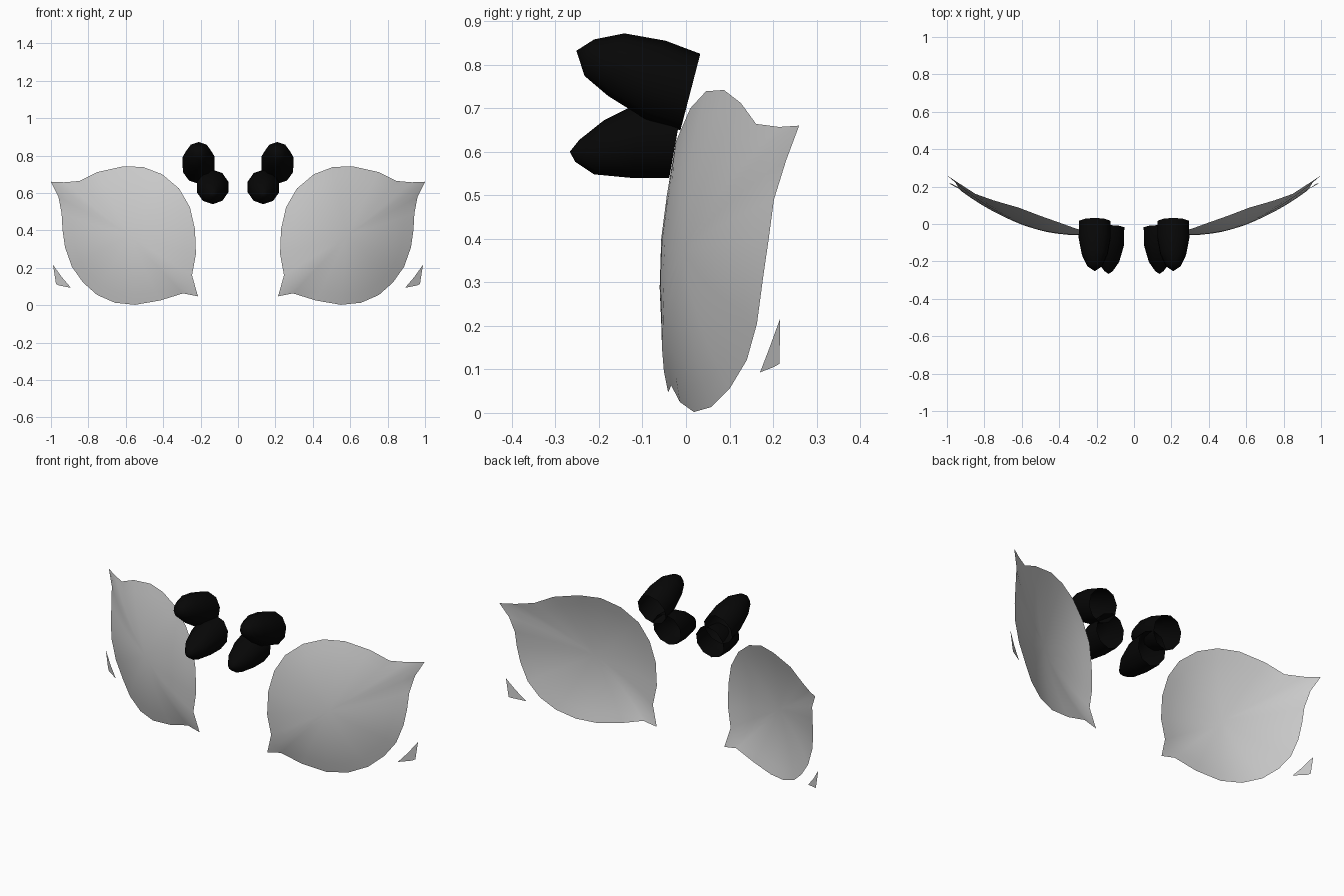
import bpy, bmesh
from math import sin, cos, pi

if "Cube" in bpy.data.objects:
    bpy.data.objects.remove(bpy.data.objects["Cube"])

black = bpy.data.materials.new("black")
black.diffuse_color = (0.002, 0.002, 0.002, 1)
black.use_nodes = True
black.node_tree.nodes["Principled BSDF"].inputs["Base Color"].default_value = black.diffuse_color


def finish(name, verts, faces, mat=None):
    """Make a smooth object from one half and mirror it across x."""
    me = bpy.data.meshes.new(name)
    me.from_pydata(verts, [], faces)
    ob = bpy.data.objects.new(name, me)
    bpy.context.collection.objects.link(ob)
    bm = bmesh.new()
    bm.from_mesh(me)
    bmesh.ops.recalc_face_normals(bm, faces=bm.faces)
    # outside of every open shell faces the front
    if sum(f.normal.y * f.calc_area() for f in bm.faces) > 0:
        bmesh.ops.reverse_faces(bm, faces=bm.faces)
    bm.to_mesh(me)
    bm.free()
    for p in me.polygons:
        p.use_smooth = True
    if mat:
        me.materials.append(mat)
    mod = ob.modifiers.new("Mirror", 'MIRROR')
    mod.use_mirror_merge = False
    return ob


def ring_faces(rings, n):
    return [(r * n + i, r * n + (i + 1) % n, (r + 1) * n + (i + 1) % n, (r + 1) * n + i)
            for r in range(rings - 1) for i in range(n)]


# Large curved eye sheet: outline shrunk in rings onto a shallow dome
outline = [(1.0, .26, .66), (.93, .214, .657), (.848, .161, .664), (.75, .126, .712),
           (.615, .087, .742), (.508, .046, .739), (.406, .01, .70), (.315, -.023, .624),
           (.257, -.04, .524), (.23, -.055, .406), (.225, -.058, .273), (.246, -.052, .16),
           (.214, -.041, .047), (.294, -.034, .063), (.417, -.014, .025), (.55, .018, .002),
           (.658, .057, .013), (.754, .10, .055), (.829, .14, .122), (.888, .163, .205),
           (.925, .177, .31), (.938, .19, .40), (.943, .202, .49), (.96, .23, .58)]
CX, CY, CZ = .585, -.006, .37


def tilt(x, z):
    return CY + .35 * (x - CX) + .07 * (z - CZ)


n = len(outline)
verts = []
levels = (1, .85, .68, .5, .32, .15)
for t in levels:
    for x, y, z in outline:
        px, pz = CX + (x - CX) * t, CZ + (z - CZ) * t
        verts.append((px, tilt(px, pz) + t * t * (y - tilt(x, z)), pz))
faces = ring_faces(len(levels), n)
verts.append((CX, CY, CZ))
last = (len(levels) - 1) * n
faces += [(last + i, last + (i + 1) % n, len(verts) - 1) for i in range(n)]
finish("eye_sheet", verts, faces)

# Small outer corner piece
finish("eye_corner", [(.989, .216, .216), (.973, .215, .113), (.96, .203, .106),
                      (.893, .17, .093), (.942, .192, .15)], [(0, 1, 2, 3, 4)])


# Blunt black studs pointing forward, open at the back
def stud(name, x, rx, lean, rings, tip):
    n = 10
    verts = []
    for y, z, r in rings:
        for i in range(n):
            a = 2 * pi * (i + .5) / n
            verts.append((x + cos(a) * r * rx, y + sin(a) * r * lean, z + sin(a) * r))
    faces = ring_faces(len(rings), n)
    verts.append((x, *tip))
    last = (len(rings) - 1) * n
    faces += [(last + i, last + (i + 1) % n, len(verts) - 1) for i in range(n)]
    finish(name, verts, faces, black)


stud("upper_stud", .21, 1.0, .26,
     [(.01, .737, .088), (-.07, .765, .09), (-.16, .80, .072), (-.222, .816, .042)],
     (-.252, .832))
stud("lower_stud", .136, .96, .18,
     [(-.022, .632, .092), (-.11, .63, .09), (-.20, .61, .062), (-.25, .602, .025)],
     (-.267, .60))
